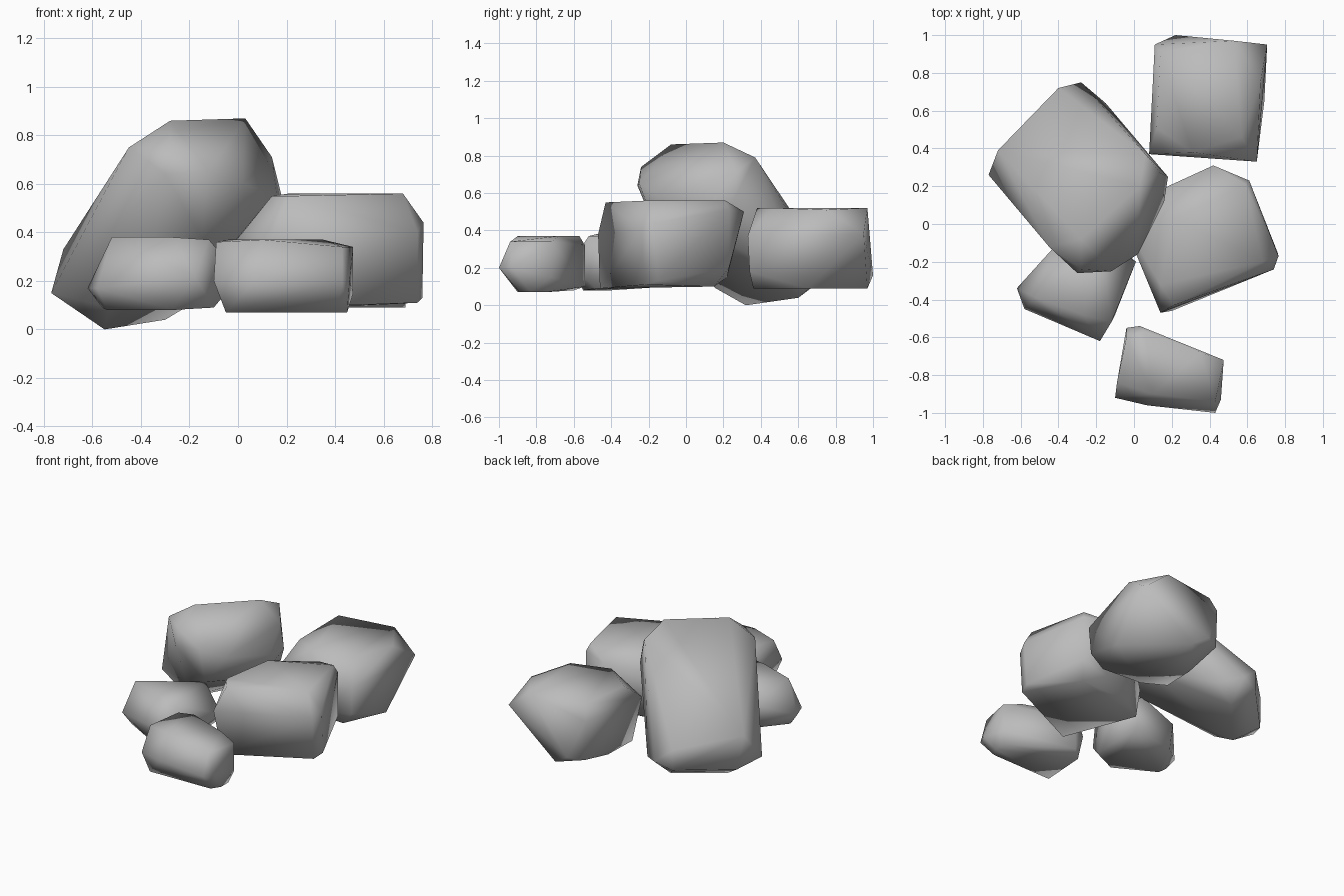
import bpy
import bmesh
from mathutils import Vector

default = bpy.data.objects.get("Cube")
if default:
    bpy.data.objects.remove(default, do_unlink=True)

# One plain grey stone colour
GREY = (0.5, 0.5, 0.5, 1.0)
stone = bpy.data.materials.new("stone grey")
stone.use_nodes = True
stone.diffuse_color = GREY
bsdf = stone.node_tree.nodes["Principled BSDF"]
bsdf.inputs["Base Color"].default_value = GREY
bsdf.inputs["Roughness"].default_value = 0.8

CENTIMETRE = 0.01


def rock(name, base, waist, crown):
    """Wrap a smooth convex boulder around its corner points, given in hundredths."""
    bm = bmesh.new()
    for corner in base + waist + crown:
        bm.verts.new(Vector(corner) * CENTIMETRE)
    bmesh.ops.convex_hull(bm, input=bm.verts[:])
    loose = [vert for vert in bm.verts if not vert.link_faces]
    bmesh.ops.delete(bm, geom=loose, context='VERTS')
    bmesh.ops.dissolve_limit(bm, angle_limit=0.06, verts=bm.verts[:], edges=bm.edges[:])
    bmesh.ops.recalc_face_normals(bm, faces=bm.faces[:])
    for face in bm.faces:
        face.smooth = True
    mesh = bpy.data.meshes.new(name)
    bm.to_mesh(mesh)
    bm.free()
    mesh.materials.append(stone)
    boulder = bpy.data.objects.new(name, mesh)
    bpy.context.collection.objects.link(boulder)
    return boulder


# Upright block at the back
rock("back_rock",
     base=[(33, 97, 9), (12, 69, 9), (10, 45, 10), (26, 38, 9), (56, 36, 9), (69, 65, 9)],
     waist=[(8, 37, 38), (64, 34, 18), (65, 33, 37), (70.5, 95, 38),
            (22, 100, 16), (12, 95, 15), (11, 95, 42)],
     crown=[(31, 38, 52), (57, 46, 52), (67, 75, 51), (53, 97, 52),
            (14, 91, 52), (12, 51, 50)])

# Broad block on the right
rock("right_rock",
     base=[(20, -46, 9), (74, -22, 11), (76, -15, 13), (55, 15, 10),
           (42, 22, 15), (15, 12, 11), (0, 2, 10)],
     waist=[(14, -47, 38), (74, -24, 40), (76.5, -17, 44), (61, 23, 20),
            (2, -18, 40), (-5, 0, 32)],
     crown=[(14, -32, 55), (21, -43, 55), (21, 3, 56), (59, 21, 56),
            (68, -20, 56), (61, 23, 51), (42, 31, 50), (18, 20, 46)])

# Small wedge on the left
rock("left_rock",
     base=[(-54, -40, 8), (-27, -55, 8), (-10, -48, 9), (-56, -35, 9),
           (-43, -16, 10), (-10, -10, 10)],
     waist=[(-62, -34, 17), (-58, -45, 17), (-18, -62, 22), (1, -20, 22),
            (-54, -25, 21), (-43, -13, 27)],
     crown=[(-52, -39, 38), (-27, -48, 38), (-12, -52, 37), (-17, -12, 37)])

# Small slab in front
rock("front_rock",
     base=[(-5, -90, 7), (-4, -60, 8), (3, -54, 10), (45, -75, 7),
           (45, -83, 7), (41, -89, 7)],
     waist=[(-10, -92, 20), (7, -96, 20), (43, -100, 20), (46, -93, 20),
            (47.5, -72, 15), (-4, -55, 22), (3, -54, 32)],
     crown=[(-9, -84, 36), (-4, -60, 37), (6, -57, 37), (35, -68, 37),
            (47.5, -72, 34), (43, -94, 34), (10, -90, 37)])

# Large boulder leaning over the others
rock("leaning_rock",
     base=[(-55, 32, 0), (-30, 60, 4), (-77, 26, 15), (-69, 42, 10),
           (-40, 72, 13), (-28, 75, 17), (-15, 64, 13), (-53, 16, 9)],
     waist=[(-72, 39, 33), (-40, 72, 27), (6, 18, 35), (-15, -15, 38),
            (-36, -6, 29), (18, 25, 55), (16, 12, 55), (2, -16, 60)],
     crown=[(-45, -12, 75), (-28, -8, 86), (3, 20, 87), (6, 37, 79),
            (14, 27, 71), (-12, -25, 65), (-30, -26, 64), (-28, -24, 74)])
